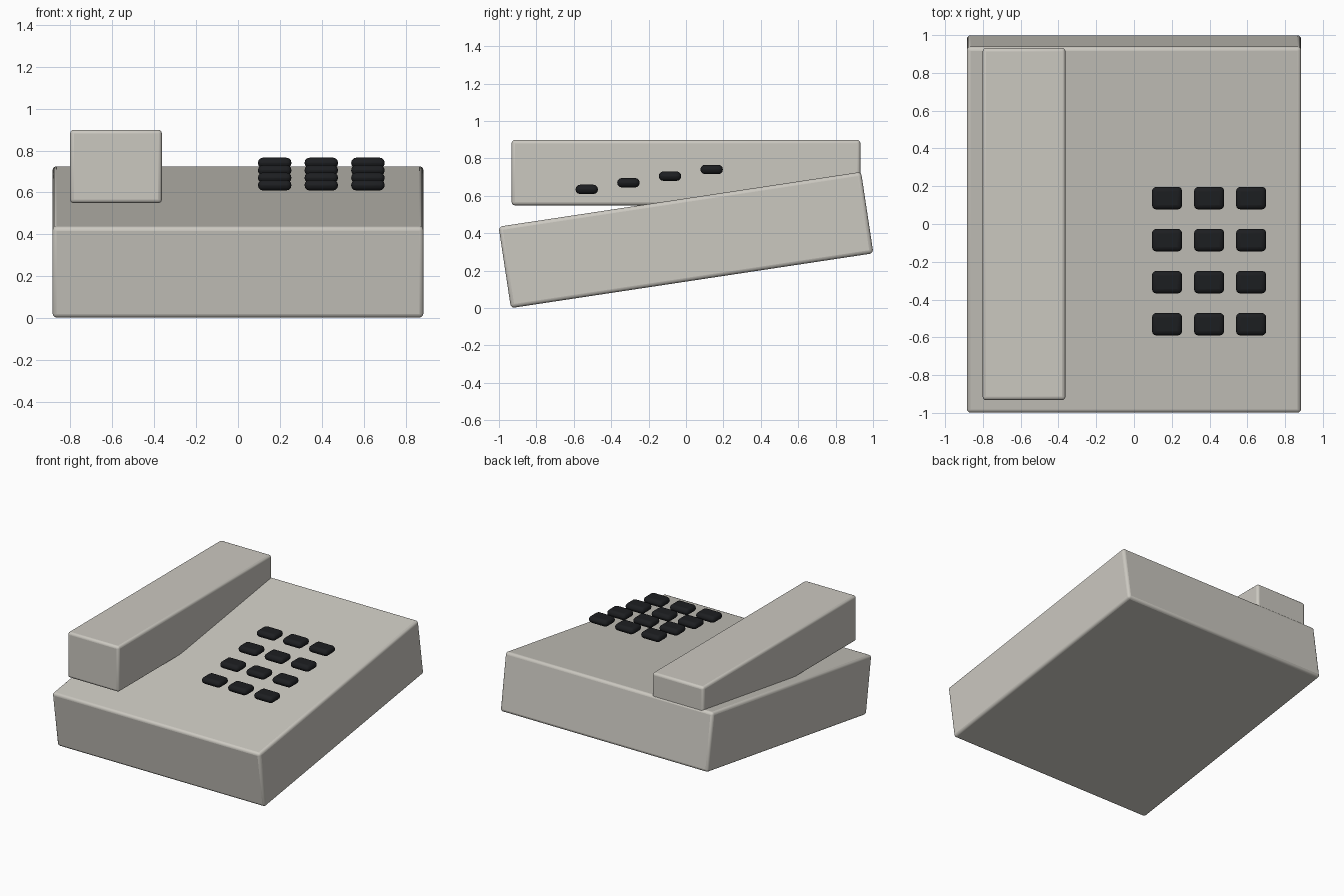
import bpy
import math

if "Cube" in bpy.data.objects:
    bpy.data.objects.remove(bpy.data.objects["Cube"])


def material(name, color):
    m = bpy.data.materials.new(name)
    m.diffuse_color = (*color, 1)
    m.use_nodes = True
    m.node_tree.nodes["Principled BSDF"].inputs["Base Color"].default_value = m.diffuse_color
    return m


casing = material("warm_grey_plastic", (0.60, 0.58, 0.53))
black = material("black_plastic", (0.012, 0.013, 0.015))


def rounded_box(name, center, size, radius, mat, tilt=0.0):
    bpy.ops.mesh.primitive_cube_add(size=1, location=center)
    ob = bpy.context.object
    ob.name = name
    ob.scale = size
    bpy.ops.object.transform_apply(location=False, rotation=False, scale=True)
    ob.rotation_euler.x = tilt
    bevel = ob.modifiers.new("rounded_edges", 'BEVEL')
    bevel.width = radius
    bevel.segments = 3
    ob.data.materials.append(mat)
    bpy.ops.object.shade_smooth_by_angle(angle=math.radians(35))
    return ob


# Sloping telephone body
rounded_box("body", (0, 0, 0.364), (1.77, 1.96, 0.44), 0.02, casing, tilt=0.15)

# Level handset resting along the left side
rounded_box("handset", (-0.582, 0, 0.724), (0.438, 1.865, 0.35), 0.018, casing)

# Keypad: four rows of three level keys, stepping up with the slope
for row in range(4):
    for col in range(3):
        rounded_box(f"key_{row + 1}_{col + 1}",
                    (0.175 + 0.2225 * col, 0.137 - 0.2225 * row, 0.741 - 0.0355 * row),
                    (0.16, 0.12, 0.05), 0.024, black)
